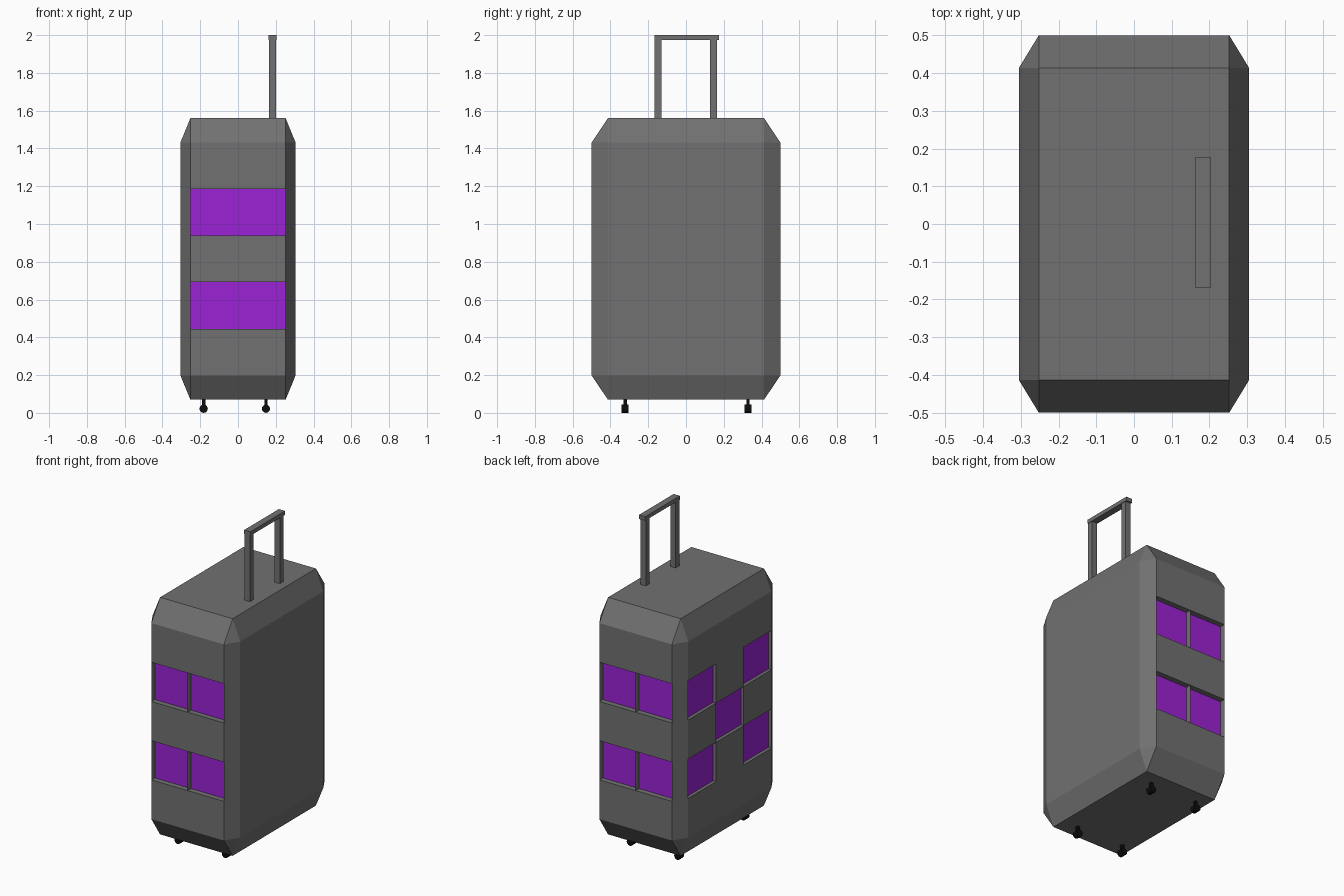
import bpy, bmesh, math
from mathutils import Vector, Matrix

if "Cube" in bpy.data.objects:
    bpy.data.objects.remove(bpy.data.objects["Cube"])


def material(name, rgb):
    m = bpy.data.materials.new(name)
    m.diffuse_color = (*rgb, 1)
    m.use_nodes = True
    m.node_tree.nodes["Principled BSDF"].inputs["Base Color"].default_value = m.diffuse_color
    return m


GREY = material("grey shell", (0.165, 0.165, 0.165))
PURPLE = material("purple panel", (0.33, 0.016, 0.66))
BLACK = material("black wheel", (0.004, 0.004, 0.004))


def finish(bm, name, *mats):
    me = bpy.data.meshes.new(name)
    bm.to_mesh(me)
    bm.free()
    for m in mats:
        me.materials.append(m)
    ob = bpy.data.objects.new(name, me)
    bpy.context.collection.objects.link(ob)
    return ob


def box(name, lo, hi, mat):
    lo, hi = Vector(lo), Vector(hi)
    bm = bmesh.new()
    bmesh.ops.create_cube(bm, size=1, matrix=Matrix.Translation((lo + hi) / 2)
                          @ Matrix.Diagonal((*(hi - lo), 1)))
    return finish(bm, name, mat)


# Shell: chamfered cube, cut into panels, then stretched to size
C = 0.173            # chamfer in cube space
F = 1 - C            # half width of each flat face
bm = bmesh.new()
bmesh.ops.create_cube(bm, size=2)
bmesh.ops.bevel(bm, geom=bm.edges[:], offset=C, offset_type='OFFSET',
                segments=1, profile=0.5, affect='EDGES')
cuts = [((0, 0, F * k), (0, 0, 1)) for k in (-0.6, -0.2, 0.2, 0.6)]
cuts += [((0, F * k, 0), (0, 1, 0)) for k in (-1 / 3, 1 / 3)]
cuts += [((0, 0, 0), (1, 0, 0))]
for co, no in cuts:
    bmesh.ops.bisect_plane(bm, geom=bm.verts[:] + bm.edges[:] + bm.faces[:],
                           plane_co=co, plane_no=no, dist=1e-5)
bm.normal_update()


def is_panel(f):
    c = f.calc_center_median()
    row = round(c.z / (F * 0.4))
    if abs(f.normal.y) > 0.99:                 # both narrow ends: two rows
        return abs(row) == 1
    if f.normal.x < -0.99:                     # left side: chequered
        col = round(c.y / (F * 2 / 3))
        return abs(row) == abs(col) and abs(row) <= 1
    return False


# Recessed purple panels
panels = [f for f in bm.faces if is_panel(f)]
for f in bmesh.ops.extrude_discrete_faces(bm, faces=panels)["faces"]:
    f.normal_update()
    n = f.normal.copy()
    bmesh.ops.translate(bm, verts=f.verts[:], vec=n * -0.068)
    f.material_index = 1
bmesh.ops.transform(bm, verts=bm.verts[:],
                    matrix=Matrix.Translation((0, 0, 0.815))
                    @ Matrix.Diagonal((0.305, 0.5, 0.745, 1)))
finish(bm, "suitcase_shell", GREY, PURPLE)

# Pull handle
for side, y in (("front", -0.168), ("back", 0.128)):
    box("handle_post_" + side, (0.164, y, 1.55), (0.201, y + 0.037, 1.98), GREY)
box("handle_grip", (0.161, -0.168, 1.975), (0.204, 0.176, 2.0), GREY)

# Wheels on short stems
for i, (x, y) in enumerate((x, y) for x in (-0.182, 0.148) for y in (-0.322, 0.328)):
    bm = bmesh.new()
    bmesh.ops.create_cone(bm, cap_ends=True, segments=12, radius1=0.022,
                          radius2=0.022, depth=0.037,
                          matrix=Matrix.Translation((x, y, 0.022))
                          @ Matrix.Rotation(math.pi / 2, 4, 'X'))
    finish(bm, f"wheel_{i + 1}", BLACK)
    box(f"wheel_stem_{i + 1}", (x - 0.009, y - 0.009, 0.03),
        (x + 0.009, y + 0.009, 0.075), BLACK)
